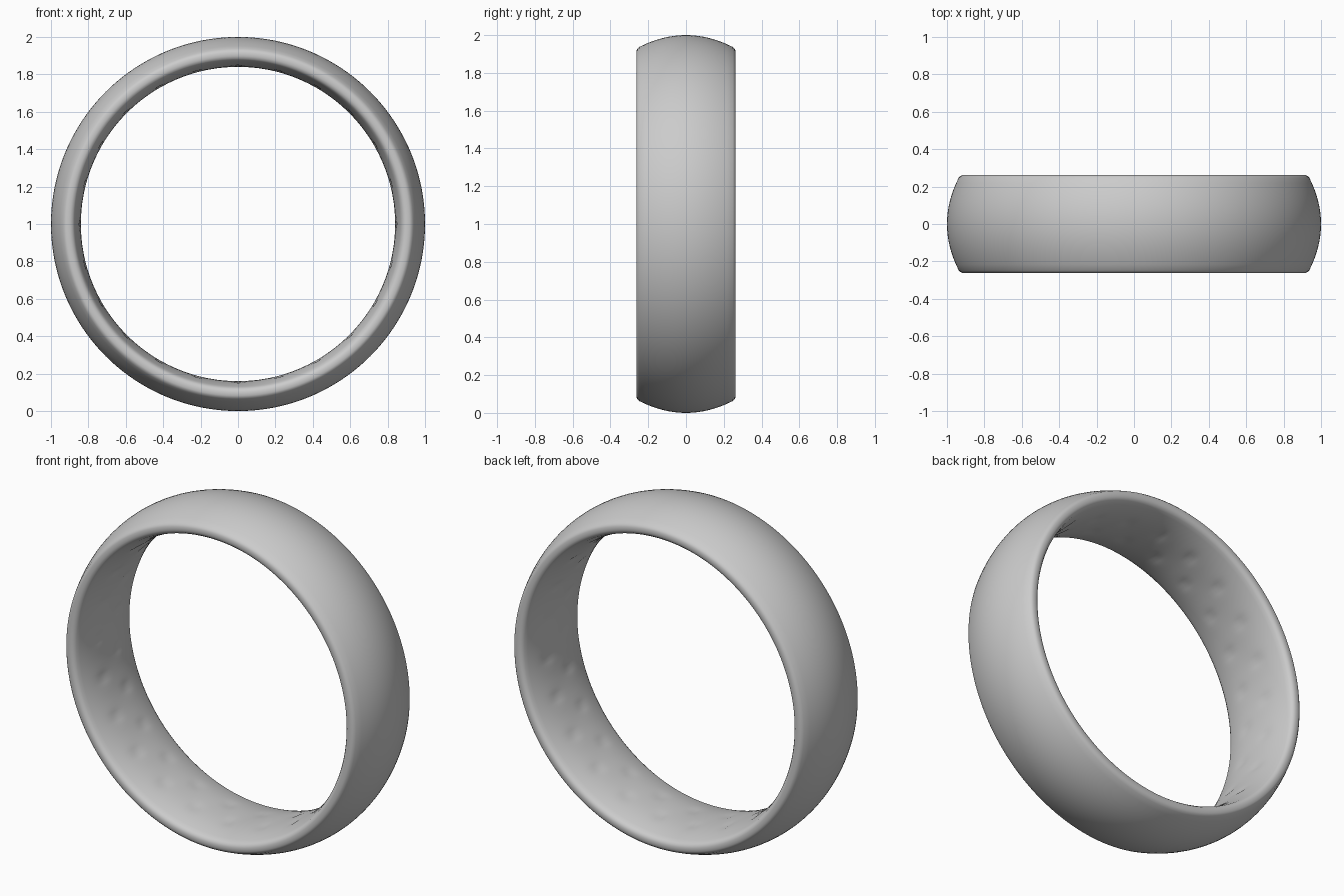
import bpy, bmesh, math

cube = bpy.data.objects.get("Cube")
if cube:
    bpy.data.objects.remove(cube, do_unlink=True)

SEGMENTS = 192
HALF_WIDTH = 0.262

# Plain grey metal
metal = bpy.data.materials.new("grey_metal")
metal.use_nodes = True
grey = (0.6, 0.6, 0.6, 1)
metal.diffuse_color = grey
metal.node_tree.nodes["Principled BSDF"].inputs["Base Color"].default_value = grey


def section():
    """Closed (radius, y) cross-section: domed outside, softly bulging inside."""
    pts = []
    for i in range(17):                                  # outer dome
        t = i / 8 - 1
        pts.append((1 - 0.063 * t * t, 0.248 * t))
    pts += [(0.928, 0.257), (0.918, HALF_WIDTH), (0.898, HALF_WIDTH), (0.884, 0.257)]
    for i in range(25):                                  # inner comfort curve
        t = 1 - i / 12
        pts.append((0.84 + 0.034 * abs(t) ** 2.5, 0.244 * t))
    pts += [(0.884, -0.257), (0.898, -HALF_WIDTH), (0.918, -HALF_WIDTH), (0.928, -0.257)]
    return pts


def dimple(radius, y, angle):
    """Shallow staggered hollows around the inside of the band."""
    if radius > 0.88:
        return 0
    depth = 0
    for row, phase in ((-0.08, 0), (0.08, math.pi)):
        across = math.exp(-((y - row) / 0.045) ** 2)
        along = max(0, math.cos(24 * angle + phase)) ** 4
        depth += 0.007 * across * along
    return depth


# Revolve the section around the front-to-back axis
bm = bmesh.new()
rings = []
for s in range(SEGMENTS):
    a = math.tau * s / SEGMENTS
    ring = []
    for r, y in section():
        r += dimple(r, y, a)
        ring.append(bm.verts.new((r * math.cos(a), y, 1 + r * math.sin(a))))
    rings.append(ring)
for s, ring in enumerate(rings):
    after = rings[(s + 1) % SEGMENTS]
    for i in range(len(ring)):
        j = (i + 1) % len(ring)
        bm.faces.new((ring[i], ring[j], after[j], after[i]))
bmesh.ops.recalc_face_normals(bm, faces=bm.faces)

mesh = bpy.data.meshes.new("ring_band")
bm.to_mesh(mesh)
bm.free()
mesh.materials.append(metal)
mesh.shade_smooth()
band = bpy.data.objects.new("ring_band", mesh)
bpy.context.collection.objects.link(band)
